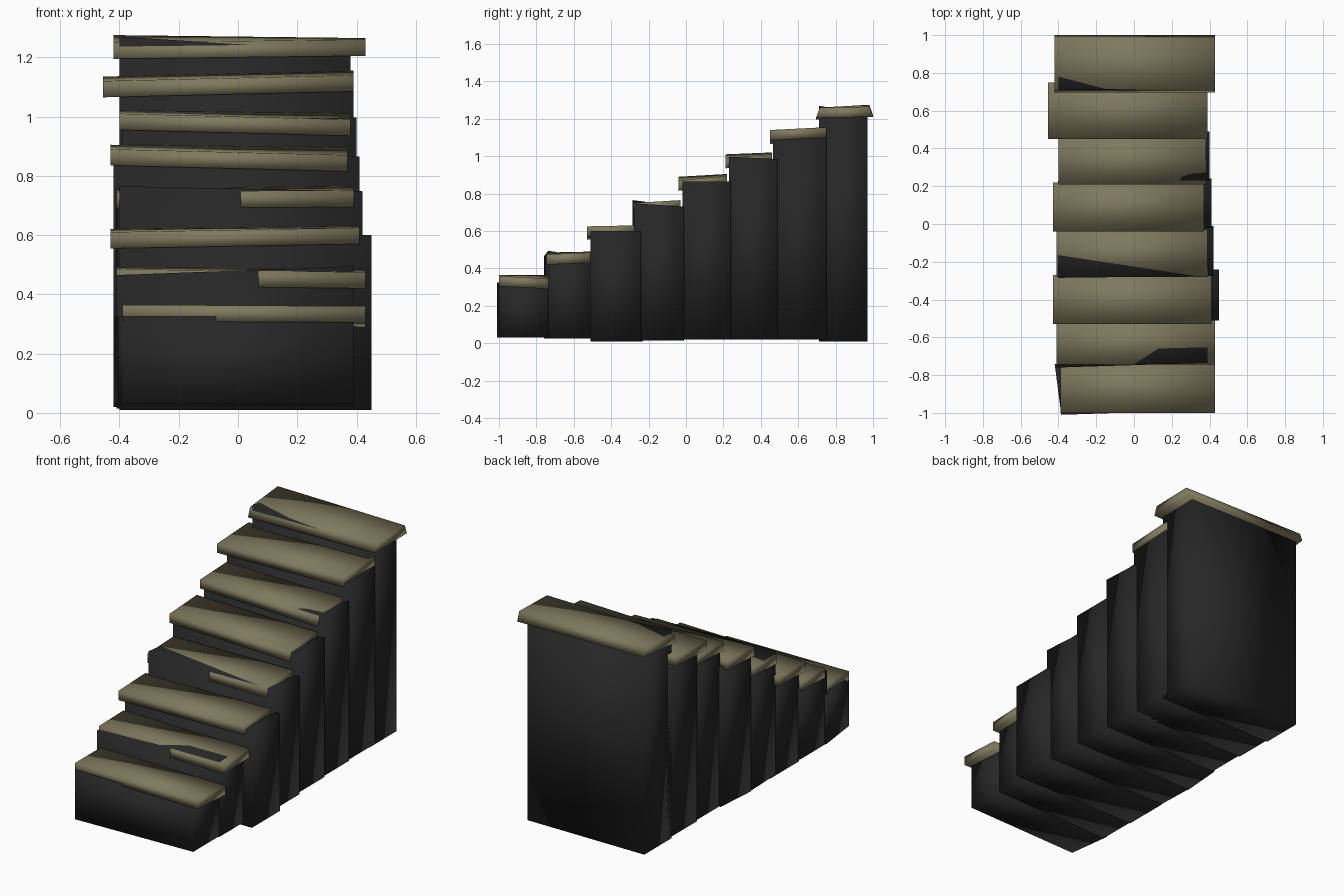
import bpy
import bmesh

cube = bpy.data.objects.get("Cube")
if cube:
    bpy.data.objects.remove(cube, do_unlink=True)


def material(name, colour):
    mat = bpy.data.materials.new(name)
    mat.use_nodes = True
    mat.diffuse_color = colour
    mat.node_tree.nodes["Principled BSDF"].inputs["Base Color"].default_value = colour
    return mat


def skewed_box(name, mat, x, y, bottoms, tops, flare=0.0, shifts=None):
    """Box whose corners run front left, front right, back right, back left."""
    left, right = x
    front, back = y
    outline = [(left, front, -1), (right, front, -1), (right, back, 1), (left, back, 1)]
    bm = bmesh.new()
    low = [bm.verts.new((px, py + side * flare, z)) for (px, py, side), z in zip(outline, bottoms)]
    high = [bm.verts.new((px, py, z)) for (px, py, side), z in zip(outline, tops)]
    # Nudge single corner posts sideways so the stones look hand laid
    for corner, (dx, dy) in (shifts or {}).items():
        for vert in (low[corner], high[corner]):
            vert.co.x += dx
            vert.co.y += dy
    bm.faces.new(low[::-1])
    # The top folds along the front right to back left diagonal
    bm.faces.new((high[0], high[1], high[3]))
    bm.faces.new((high[1], high[2], high[3]))
    for i in range(4):
        j = (i + 1) % 4
        bm.faces.new((low[i], low[j], high[j], high[i]))
    for face in bm.faces:
        face.smooth = True
    mesh = bpy.data.meshes.new(name)
    bm.to_mesh(mesh)
    bm.free()
    mesh.materials.append(mat)
    obj = bpy.data.objects.new(name, mesh)
    bpy.context.collection.objects.link(obj)
    return obj


tread_stone = material("tan tread stone", (0.21, 0.19, 0.11, 1))
block_stone = material("dark block stone", (0.02, 0.02, 0.02, 1))

# Treads: x range, y range, top heights per corner
treads = [
    ((-.39, .43), (-1, -.735), (.365, .36, .345, .365)),
    ((-.41, .43), (-.745, -.51), (.485, .475, .485, .49)),
    ((-.43, .41), (-.53, -.27), (.61, .625, .63, .62)),
    ((-.41, .39), (-.28, -.03), (.745, .75, .765, .755)),
    ((-.43, .37), (-.04, .22), (.89, .87, .895, .905)),
    ((-.4, .38), (.21, .46), (1.01, .99, 1.01, 1.02)),
    ((-.455, .39), (.45, .75), (1.12, 1.14, 1.155, 1.135)),
    ((-.42, .43), (.715, .98), (1.25, 1.26, 1.265, 1.275)),
]
# Blocks: x range, y range, base height, top height
blocks = [
    ((-.4, .39), (-.985, -.74), .03, .325),
    ((-.41, .39), (-.735, -.5), .025, .45),
    ((-.4, .45), (-.51, -.23), .01, .6),
    ((-.41, .42), (-.275, -.01), .015, .73),
    ((-.42, .41), (-.02, .24), .02, .865),
    ((-.39, .4), (.23, .49), .02, .985),
    ((-.4, .39), (.465, .75), .02, 1.1),
    ((-.4, .38), (.71, .97), .01, 1.22),
]
# Corners of blocks that poke through the treads: step, corner, rise
bumps = {(1, 1): .045, (1, 0): .015, (3, 0): .035, (3, 1): .018, (7, 0): .05, (5, 1): .012}
shifts = {
    0: {0: (.015, -.025), 3: (-.02, 0)},
    1: {0: (0, -.025)},
    2: {2: (0, -.01)},
    3: {0: (.01, -.01)},
    4: {3: (.02, 0)},
}
thickness = .055

for step, (x, y, tops) in enumerate(treads):
    lows = [z - thickness for z in tops]
    flare = .02 if step == len(treads) - 1 else 0
    skewed_box(f"tread_{step + 1}", tread_stone, x, y, lows, tops, flare)

for step, (x, y, base, top) in enumerate(blocks):
    heights = [top + bumps.get((step, corner), 0) for corner in range(4)]
    skewed_box(f"riser_block_{step + 1}", block_stone, x, y, [base] * 4, heights,
               shifts=shifts.get(step))
